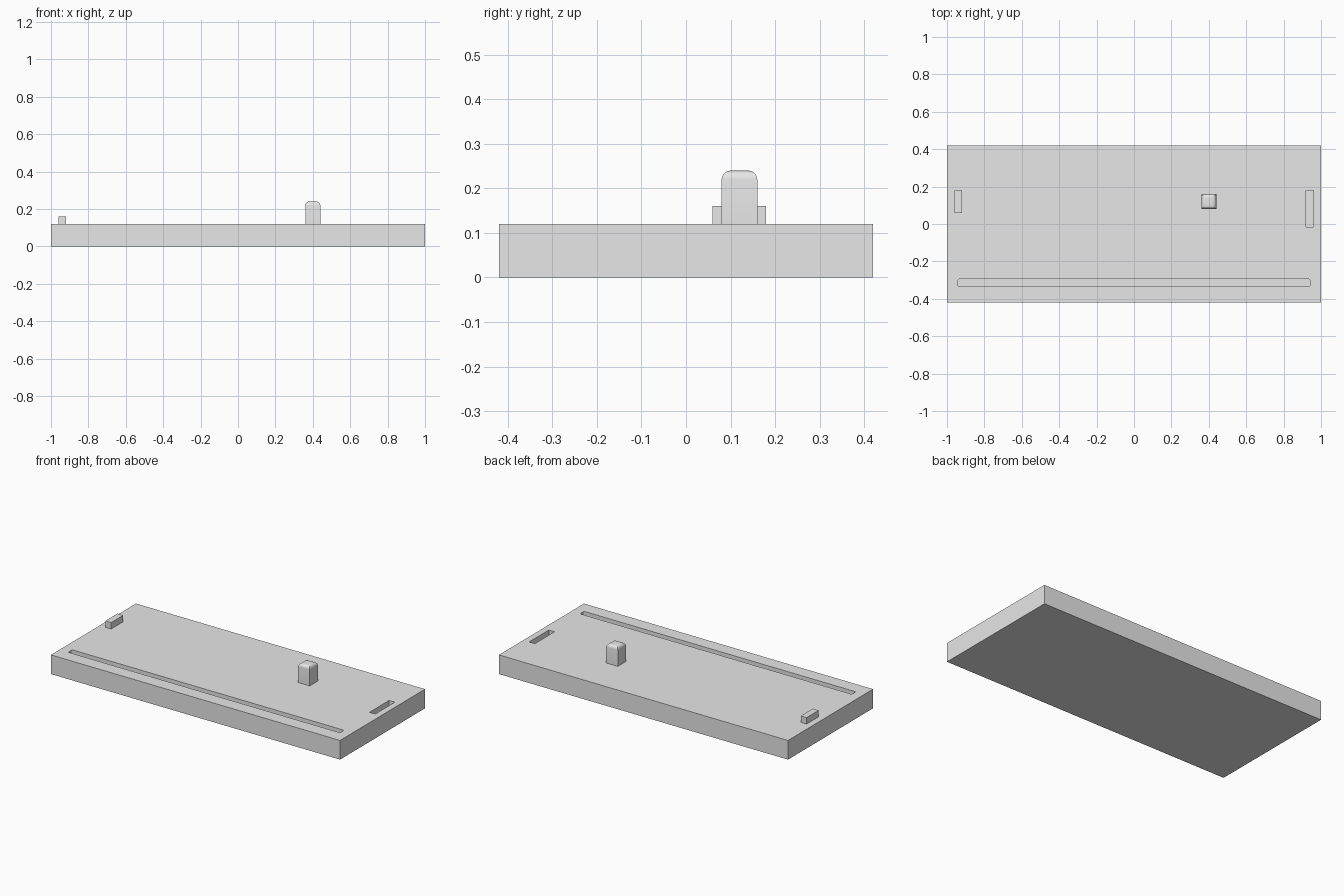
import bpy
import bmesh

old = bpy.data.objects.get("Cube")
if old:
    bpy.data.objects.remove(old, do_unlink=True)

GREY = (0.8, 0.8, 0.8, 1.0)
grey = bpy.data.materials.new("plain_grey")
grey.use_nodes = True
grey.diffuse_color = GREY
grey.node_tree.nodes["Principled BSDF"].inputs["Base Color"].default_value = GREY


def box(name, x, y, z, radius=0, segments=1, pick=None):
    """Box from (min, max) ranges; edges chosen by pick are rounded."""
    bm = bmesh.new()
    bmesh.ops.create_cube(bm, size=1)
    for v in bm.verts:
        v.co = [r[0] if c < 0 else r[1] for c, r in zip(v.co, (x, y, z))]
    if radius:
        edges = [e for e in bm.edges if pick(e)]
        bmesh.ops.bevel(bm, geom=edges, offset=radius, segments=segments,
                        profile=0.5, affect='EDGES')
    mesh = bpy.data.meshes.new(name)
    bm.to_mesh(mesh)
    bm.free()
    mesh.materials.append(grey)
    obj = bpy.data.objects.new(name, mesh)
    bpy.context.collection.objects.link(obj)
    return obj


def vertical(edge):
    return abs(edge.verts[0].co.z - edge.verts[1].co.z) > 0.01


TOP = 0.12
DEPTH = 0.04

# Base slab
base = box("base_plate", (-1, 1), (-0.42, 0.42), (0, TOP))

# Long front groove and short side slot, cut into the slab
cut_z = (TOP - DEPTH, TOP + 0.05)
cutters = [
    box("groove_cutter", (-0.94, 0.94), (-0.335, -0.295), cut_z, 0.006, 3, vertical),
    box("slot_cutter", (0.92, 0.96), (-0.015, 0.18), cut_z),
]
for cutter in cutters:
    cutter.hide_render = True
    cutter.hide_set(True)
    cutter.display_type = 'WIRE'
    mod = base.modifiers.new(cutter.name, 'BOOLEAN')
    mod.operation = 'DIFFERENCE'
    mod.solver = 'EXACT'
    mod.object = cutter

# Apply the cuts, then remove the cutters
bpy.context.view_layer.objects.active = base
for mod in list(base.modifiers):
    bpy.ops.object.modifier_apply(modifier=mod.name)
for cutter in cutters:
    bpy.data.objects.remove(cutter, do_unlink=True)

# Small tab on the right edge
box("side_tab", (-0.96, -0.92), (0.06, 0.18), (TOP, TOP + 0.04))

# Upright peg with a rounded top
peg_top = 0.24
peg = box("peg", (0.36, 0.44), (0.08, 0.16), (TOP, peg_top), 0.02, 5,
          lambda e: all(v.co.z > peg_top - 0.001 for v in e.verts))
bpy.ops.object.select_all(action='DESELECT')
peg.select_set(True)
bpy.context.view_layer.objects.active = peg
bpy.ops.object.shade_smooth_by_angle()
